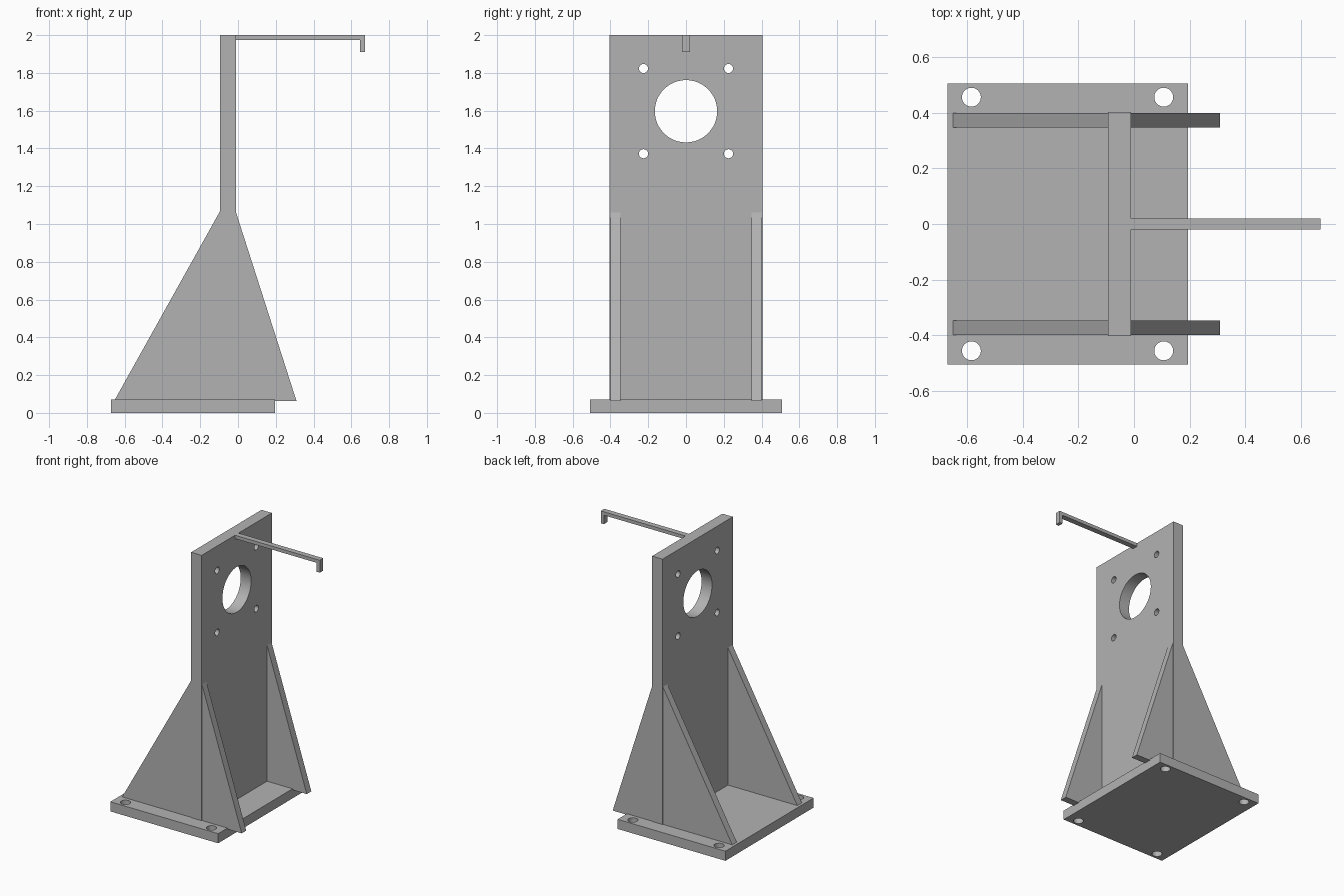
import bpy
import bmesh
from mathutils import Matrix, Vector

default = bpy.data.objects.get("Cube")
if default:
    bpy.data.objects.remove(default, do_unlink=True)

# Single painted-metal colour
grey = bpy.data.materials.new("plain grey")
grey.use_nodes = True
grey.diffuse_color = (0.45, 0.45, 0.45, 1)
bsdf = next(n for n in grey.node_tree.nodes if n.type == 'BSDF_PRINCIPLED')
bsdf.inputs["Base Color"].default_value = grey.diffuse_color


def finish(name, bm):
    bmesh.ops.recalc_face_normals(bm, faces=bm.faces)
    mesh = bpy.data.meshes.new(name)
    bm.to_mesh(mesh)
    bm.free()
    obj = bpy.data.objects.new(name, mesh)
    obj.data.materials.append(grey)
    bpy.context.collection.objects.link(obj)
    return obj


def box(name, low, high):
    low, high = Vector(low), Vector(high)
    bm = bmesh.new()
    place = Matrix.Translation((low + high) / 2) @ Matrix.Diagonal((*(high - low), 1))
    bmesh.ops.create_cube(bm, size=1, matrix=place)
    return finish(name, bm)


def prism(name, profile, y0, y1):
    """Extrude an x-z outline along y."""
    bm = bmesh.new()
    face = bm.faces.new([bm.verts.new((x, y0, z)) for x, z in profile])
    ext = bmesh.ops.extrude_face_region(bm, geom=[face])["geom"]
    moved = [v for v in ext if isinstance(v, bmesh.types.BMVert)]
    bmesh.ops.translate(bm, verts=moved, vec=(0, y1 - y0, 0))
    return finish(name, bm)


def drill(obj, holes, axis):
    """Cut round holes (centre, radius) through a plate along the axis."""
    turn = Matrix.Rotation(1.5708, 4, 'Y') if axis == 'X' else Matrix()
    bm = bmesh.new()
    for centre, radius in holes:
        bmesh.ops.create_cone(bm, cap_ends=True, segments=48, radius1=radius, radius2=radius,
                              depth=0.4, matrix=Matrix.Translation(centre) @ turn)
    cutter = finish("hole_cutter", bm)
    cutter.hide_render = True
    mod = obj.modifiers.new("holes", 'BOOLEAN')
    mod.operation = 'DIFFERENCE'
    mod.solver = 'EXACT'
    mod.object = cutter
    bpy.ops.object.select_all(action='DESELECT')
    bpy.context.view_layer.objects.active = obj
    obj.select_set(True)
    bpy.ops.object.modifier_apply(modifier=mod.name)
    bpy.data.objects.remove(cutter, do_unlink=True)
    bpy.ops.object.shade_smooth_by_angle(angle=0.5)


# Base plate with four corner bolt holes
base = box("base_plate", (-0.672, -0.507, 0), (0.195, 0.507, 0.07))
drill(base, [((x, y, 0.035), 0.034) for x in (-0.586, 0.107) for y in (-0.457, 0.457)], 'Z')

# Upright plate with a large bore and four mounting holes
upright = box("upright_plate", (-0.094, -0.404, 0.07), (-0.01, 0.404, 2))
bolts = [((-0.05, y, z), 0.024) for y in (-0.225, 0.225) for z in (1.372, 1.823)]
drill(upright, [((-0.05, 0, 1.597), 0.165)] + bolts, 'X')

# Triangular gussets on both sides of the upright
back_rib = [(-0.652, 0.07), (-0.094, 0.07), (-0.094, 1.07)]
front_rib = [(-0.01, 0.062), (0.31, 0.062), (-0.01, 1.06)]
for side, s in (("left", 1), ("right", -1)):
    facing = "back" if s > 0 else "front"
    prism(facing + "_gusset_outer", front_rib, s * 0.348, s * 0.4)
    prism(facing + "_gusset_inner", back_rib, s * 0.348, s * 0.4)

# Thin arm with a downturned hook at its tip
arm = [(-0.01, 1.975), (0.647, 1.975), (0.647, 1.91), (0.672, 1.91), (0.672, 2), (-0.01, 2)]
prism("hooked_arm", arm, -0.02, 0.02)
